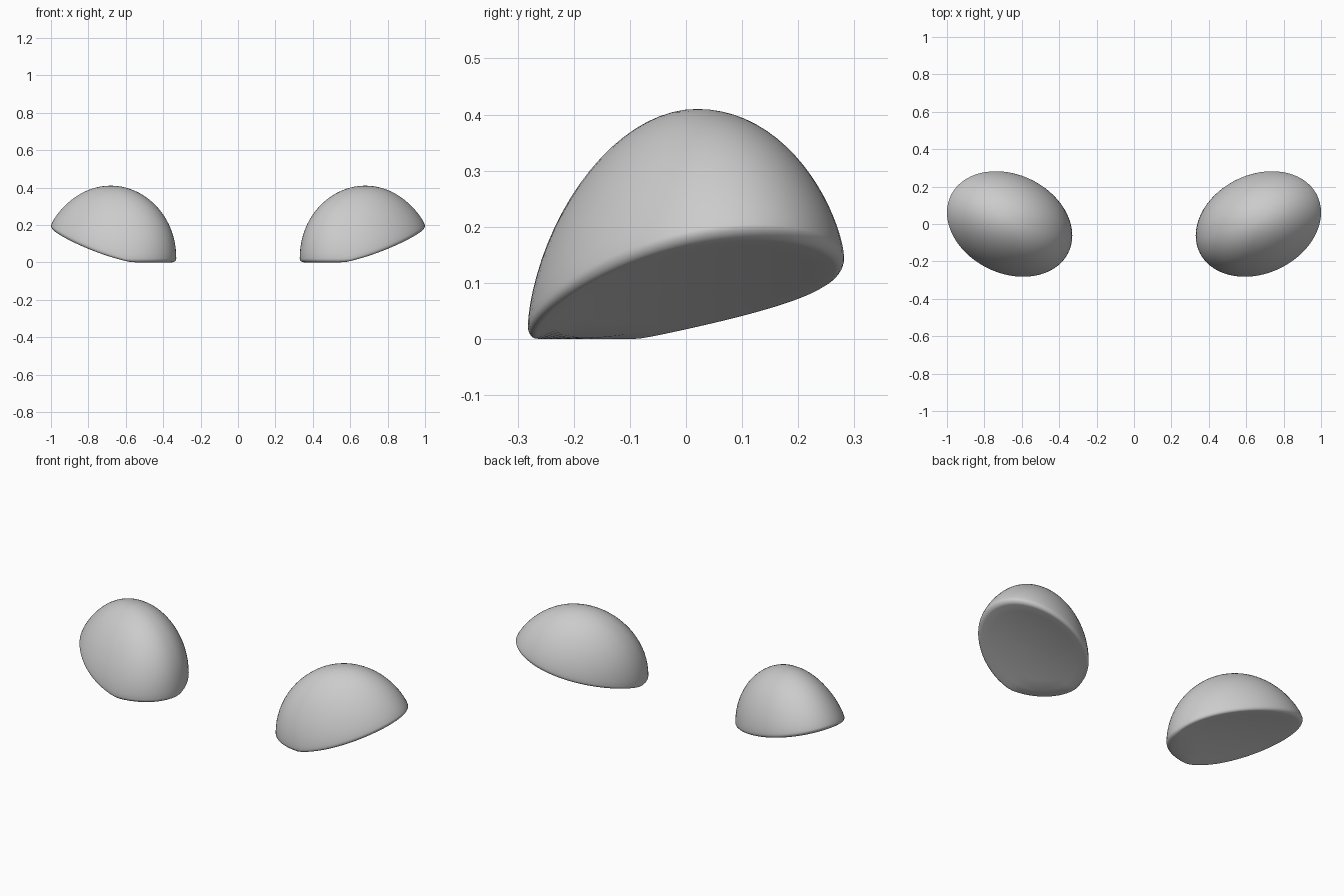
import bpy, bmesh, math

if "Cube" in bpy.data.objects:
    bpy.data.objects.remove(bpy.data.objects["Cube"])

CX, A, B, SKEW = 0.665, 0.335, 0.282, 0.22   # rim ellipse
TOP, LIP = 0.41, 0.02                        # apex height, rim rounding
N = 64


def base(u, y):
    """Tilted, gently arched underside."""
    return max(0.0, 0.09 + 0.235 * u + 0.16 * y - 0.35 * y * y)


def plan(t, r):
    return r * A * math.cos(t), r * B * math.sin(t + SKEW)


def dome_point(t, r):
    u, y = plan(t, 1)
    rim = base(u, y) + LIP
    s = 1 - r * r
    h = s ** (0.65 + 0.17 * math.cos(t))     # fuller on the inner side
    return r * u + 0.015 * s, r * y + 0.02 * s, rim + (TOP - rim) * h


def under_point(t, r, lift):
    u, y = plan(t, r)
    return u, y, base(u, y) + lift


def make_dome(name, side):
    bm = bmesh.new()

    def vert(p):
        return bm.verts.new((side * (CX + p[0]), p[1], p[2]))

    angles = [2 * math.pi * i / N for i in range(N)]
    rings = []
    # upper shell
    for k in range(1, 21):
        r = math.sin(math.pi / 2 * k / 20)
        rings.append([vert(dome_point(t, min(r, 1.0))) for t in angles])
    # rounded rim
    for k in range(1, 6):
        a = math.pi / 2 * k / 5
        r, lift = 1 - 0.06 * (1 - math.cos(a)), LIP * (1 - math.sin(a))
        rings.append([vert(under_point(t, r, lift)) for t in angles])
    # underside
    for r in (0.8, 0.6, 0.4, 0.2):
        rings.append([vert(under_point(t, r, 0)) for t in angles])
    for p, q in zip(rings, rings[1:]):
        for i in range(N):
            j = (i + 1) % N
            bm.faces.new((p[i], q[i], q[j], p[j]))
    apex, bottom = vert(dome_point(0, 0)), vert(under_point(0, 0, 0))
    for i in range(N):
        j = (i + 1) % N
        bm.faces.new((apex, rings[0][i], rings[0][j]))
        bm.faces.new((bottom, rings[-1][j], rings[-1][i]))
    bmesh.ops.recalc_face_normals(bm, faces=bm.faces)
    for f in bm.faces:
        f.smooth = True
    me = bpy.data.meshes.new(name)
    bm.to_mesh(me)
    bm.free()
    bpy.context.collection.objects.link(bpy.data.objects.new(name, me))


# mirrored pair
make_dome("right_dome", 1)
make_dome("left_dome", -1)
